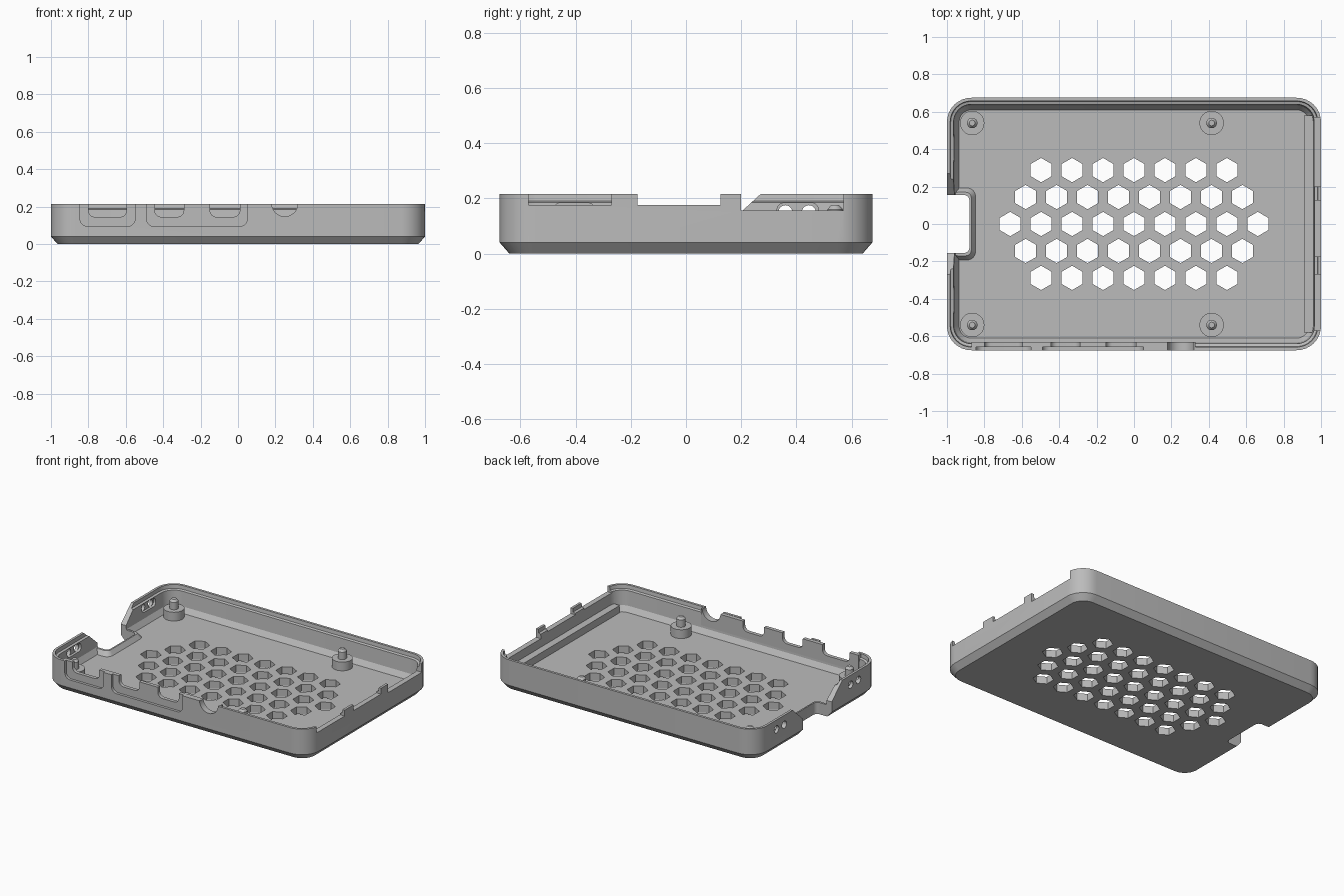
import bpy, bmesh
from math import sin, cos, pi, radians

cube = bpy.data.objects.get("Cube")
if cube:
    bpy.data.objects.remove(cube, do_unlink=True)

grey = bpy.data.materials.new("plain grey")
grey.use_nodes = True
colour = (0.5, 0.5, 0.5, 1)
grey.diffuse_color = colour
grey.node_tree.nodes["Principled BSDF"].inputs["Base Color"].default_value = colour


def rounded(x0, x1, y0, y1, r, n=8):
    """Rounded rectangle outline, counter-clockwise."""
    pts = []
    corners = [(x1 - r, y1 - r), (x0 + r, y1 - r), (x0 + r, y0 + r), (x1 - r, y0 + r)]
    for k, (cx, cy) in enumerate(corners):
        for i in range(n + 1):
            a = pi / 2 * (k + i / n)
            pts.append((cx + r * cos(a), cy + r * sin(a)))
    return pts


def circle(cx, cy, r, n=32, turn=0):
    return [(cx + r * cos(turn + 2 * pi * i / n), cy + r * sin(turn + 2 * pi * i / n))
            for i in range(n)]


def add_loft(bm, rings, axis="z"):
    """Skin a list of (outline, offset along axis) and cap both ends."""
    place = {"z": lambda u, v, w: (u, v, w),
             "y": lambda u, v, w: (u, w, v),
             "x": lambda u, v, w: (w, u, v)}[axis]
    loops = [[bm.verts.new(place(u, v, w)) for u, v in pts] for pts, w in rings]
    n = len(loops[0])
    for a, b in zip(loops, loops[1:]):
        for i in range(n):
            j = (i + 1) % n
            bm.faces.new((a[i], a[j], b[j], b[i]))
    bm.faces.new(loops[0][::-1])
    bm.faces.new(loops[-1])


def make(name, lofts, axis="z"):
    bm = bmesh.new()
    for rings in lofts:
        add_loft(bm, rings, axis)
    bmesh.ops.recalc_face_normals(bm, faces=bm.faces)
    mesh = bpy.data.meshes.new(name)
    bm.to_mesh(mesh)
    bm.free()
    mesh.materials.append(grey)
    ob = bpy.data.objects.new(name, mesh)
    bpy.context.collection.objects.link(ob)
    return ob


def box(x0, x1, y0, y1, z0, z1):
    outline = [(x0, y0), (x1, y0), (x1, y1), (x0, y1)]
    return [(outline, z0), (outline, z1)]


def prism(outline, a, b):
    return [(outline, a), (outline, b)]


def smooth(ob):
    bpy.ops.object.select_all(action="DESELECT")
    ob.select_set(True)
    bpy.context.view_layer.objects.active = ob
    bpy.ops.object.shade_smooth_by_angle(angle=radians(25))


def combine(target, tool, operation):
    bpy.context.view_layer.objects.active = target
    mod = target.modifiers.new("cut", "BOOLEAN")
    mod.object, mod.operation, mod.solver = tool, operation, "EXACT"
    bpy.ops.object.modifier_apply(modifier=mod.name)
    bpy.data.objects.remove(tool, do_unlink=True)


# Tray shell: section as (inset, height), outside then inside
FLOOR = 0.05
section = [(0.035, 0), (0, 0.04), (0, 0.215), (0.017, 0.215), (0.02, 0.19),
           (0.035, 0.185), (0.042, 0.085), (0.065, FLOOR)]
tray = make("tray_shell", [[(rounded(-1 + d, 1 - d, -0.675 + d, 0.675 - d, 0.13 - d), z)
                            for d, z in section]])

# Lip round the card notch, port backing strip and inner end rail
combine(tray, make("notch_lip", [[(rounded(-0.97, -0.84, -0.2, 0.2, 0.05), 0.04),
                                  (rounded(-0.97, -0.87, -0.17, 0.17, 0.03), 0.08)]]), "UNION")
combine(tray, make("port_backing", [box(-0.87, 0.33, -0.665, -0.632, 0.1, 0.213)]), "UNION")
combine(tray, make("end_rail", [box(0.91, 0.97, -0.58, 0.58, 0.04, 0.1)]), "UNION")

# Hexagonal vents
pitch = 0.1655
vents = []
for row, count in enumerate((7, 8, 9, 8, 7)):
    for i in range(count):
        x = (i - (count - 1) / 2) * pitch
        vents.append(prism(circle(x, (row - 2) * 0.144, 0.065, 6, pi / 6), -0.1, 0.12))
combine(tray, make("vent_cutter", vents), "DIFFERENCE")

# Shallow surrounds and openings for the front ports
surrounds = [prism(rounded(a, b, 0.095, 0.4, 0.04), -0.8, -0.657)
             for a, b in ((-0.845, -0.55), (-0.49, 0.05))]
combine(tray, make("surround_cutter", surrounds, "y"), "DIFFERENCE")
ports = [prism(rounded(a, b, 0.145, 0.4, 0.035), -0.8, -0.6)
         for a, b in ((-0.8, -0.595), (-0.445, -0.29), (-0.15, 0.01))]
ports.append(prism(circle(0.25, 0.217, 0.07), -0.8, -0.6))
combine(tray, make("port_cutter", ports, "y"), "DIFFERENCE")

# Lowered stretches of the left end wall, leaving tabs between
steps = [box(0.9, 1.1, a, b, z, 0.4)
         for a, b, z in ((-0.57, -0.27, 0.175), (-0.175, 0.125, 0.175), (0.2, 0.57, 0.155))]
combine(tray, make("step_cutter", steps), "DIFFERENCE")

# Card notch through floor and flared through the end wall
combine(tray, make("notch_cutter", [prism(rounded(-1.2, -0.88, -0.155, 0.155, 0.03),
                                          -0.1, 0.4)]), "DIFFERENCE")
flare = [(-0.155, -0.1), (0.155, -0.1), (0.155, 0.11), (0.275, 0.22),
         (0.275, 0.4), (-0.275, 0.4), (-0.275, 0.22), (-0.155, 0.11)]
combine(tray, make("flare_cutter", [prism(flare, -1.1, -0.9)], "x"), "DIFFERENCE")

# Indicator holes either side of the notch, with pockets behind
pockets = [prism(rounded(s * 0.405 - 0.075, s * 0.405 + 0.075, 0.125, 0.183, 0.025),
                 -0.978, -0.9) for s in (-1, 1)]
combine(tray, make("pocket_cutter", pockets, "x"), "DIFFERENCE")
holes = [prism(circle(s * y, 0.15, 0.025, 20), -1.1, -0.9) for s in (-1, 1) for y in (0.36, 0.445)]
combine(tray, make("hole_cutter", holes, "x"), "DIFFERENCE")
smooth(tray)

# Board posts with locating pins
for side, y in (("front", -0.54), ("back", 0.54)):
    for end, x in (("right", -0.865), ("left", 0.415)):
        post = [(0.065, FLOOR - 0.01), (0.065, 0.11), (0.028, 0.11), (0.028, 0.16), (0.015, 0.175)]
        smooth(make(f"{side}_{end}_post", [[(circle(x, y, r), z) for r, z in post]]))
